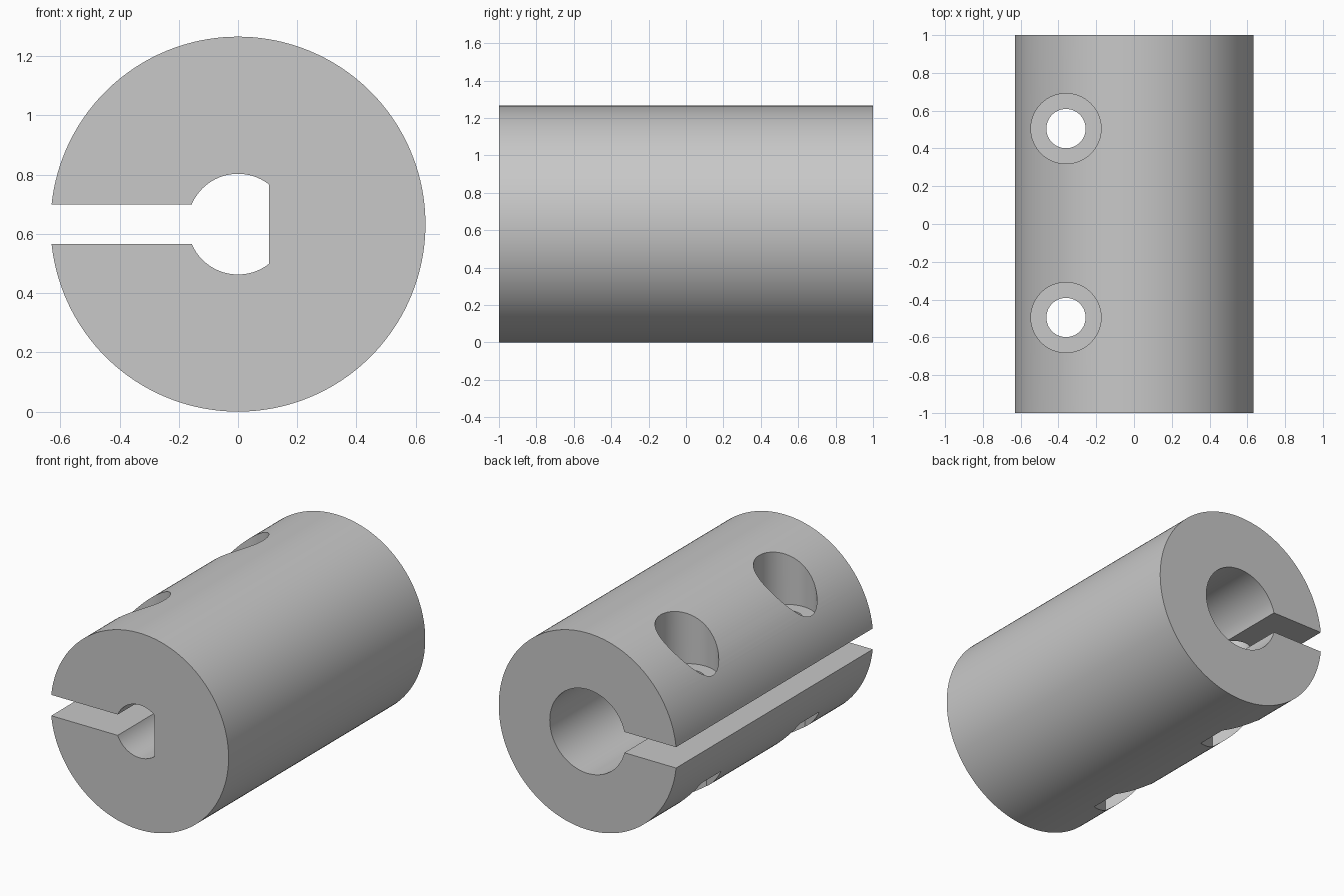
import bpy, bmesh, math
from mathutils import Vector

RADIUS = 0.633
LENGTH = 2.0
SLOT_HALF = 0.067
HOLES = [(-0.36, 0.505), (-0.36, -0.495)]

cube = bpy.data.objects.get("Cube")
if cube:
    bpy.data.objects.remove(cube, do_unlink=True)

# Plain grey material
grey = bpy.data.materials.new("plain grey")
grey.use_nodes = True
colour = (0.58, 0.58, 0.58, 1)
grey.diffuse_color = colour
for node in grey.node_tree.nodes:
    if node.type == 'BSDF_PRINCIPLED':
        node.inputs["Base Color"].default_value = colour


def ring(radius, sides, cu=0, cv=0, turn=0.0):
    """Points of a regular polygon around (cu, cv)."""
    return [(cu + radius * math.cos(turn + math.tau * i / sides),
             cv + radius * math.sin(turn + math.tau * i / sides)) for i in range(sides)]


def prism(name, outline, axis, start, end):
    """Extrude an outline along y (outline in x, z) or z (outline in x, y)."""
    def place(u, v, w):
        return Vector((u, w, v)) if axis == 'y' else Vector((u, v, w))
    bm = bmesh.new()
    face = bm.faces.new([bm.verts.new(place(u, v, start)) for u, v in outline])
    extruded = bmesh.ops.extrude_face_region(bm, geom=[face])["geom"]
    top = [g for g in extruded if isinstance(g, bmesh.types.BMVert)]
    bmesh.ops.translate(bm, verts=top, vec=place(0, 0, end - start))
    bmesh.ops.recalc_face_normals(bm, faces=bm.faces)
    mesh = bpy.data.meshes.new(name)
    bm.to_mesh(mesh)
    bm.free()
    mesh.materials.append(grey)
    obj = bpy.data.objects.new(name, mesh)
    bpy.context.collection.objects.link(obj)
    return obj


# Main cylinder lying along y
body = prism("coupling_body", ring(RADIUS, 160, 0, RADIUS), 'y', -LENGTH / 2, LENGTH / 2)

# Flat-sided bore at the front, wider round bore at the back
flat_bore = [(min(x, 0.105), z) for x, z in ring(0.17, 96, 0, RADIUS)]
corner = math.sqrt(0.17 ** 2 - 0.105 ** 2)
flat_bore = ([(0.105, RADIUS + corner)]
             + [p for p in flat_bore if p[0] < 0.105]
             + [(0.105, RADIUS - corner)])
cutters = [
    prism("front_bore_cutter", flat_bore, 'y', -1.1, 0.05),
    prism("rear_bore_cutter", ring(0.27, 96, 0, RADIUS), 'y', 0, 1.1),
]

# Clamping slot out through one side
low, high = RADIUS - SLOT_HALF, RADIUS + SLOT_HALF
slot = [(-0.8, low), (-0.08, low), (-0.08, high), (-0.8, high)]
cutters.append(prism("slot_cutter", slot, 'y', -1.2, 1.2))

# Screw holes with round head recesses above and hexagonal nut pockets below
for x, y in HOLES:
    cutters += [
        prism("screw_hole_cutter", ring(0.104, 48, x, y), 'z', -0.1, 1.4),
        prism("head_recess_cutter", ring(0.186, 64, x, y), 'z', 0.89, 1.5),
        prism("nut_pocket_cutter", ring(0.2, 6, x, y, math.pi / 2), 'z', -0.2, 0.37),
    ]

# Cut everything, then drop the helpers
bpy.context.view_layer.objects.active = body
body.select_set(True)
for cutter in cutters:
    cutter.hide_render = True
    mod = body.modifiers.new(cutter.name, 'BOOLEAN')
    mod.operation = 'DIFFERENCE'
    mod.solver = 'EXACT'
    mod.object = cutter
    bpy.ops.object.modifier_apply(modifier=mod.name)
    bpy.data.objects.remove(cutter, do_unlink=True)

# Smooth curved walls, sharp rims
bpy.ops.object.select_all(action='DESELECT')
body.select_set(True)
bpy.ops.object.shade_smooth_by_angle(angle=math.radians(25))
